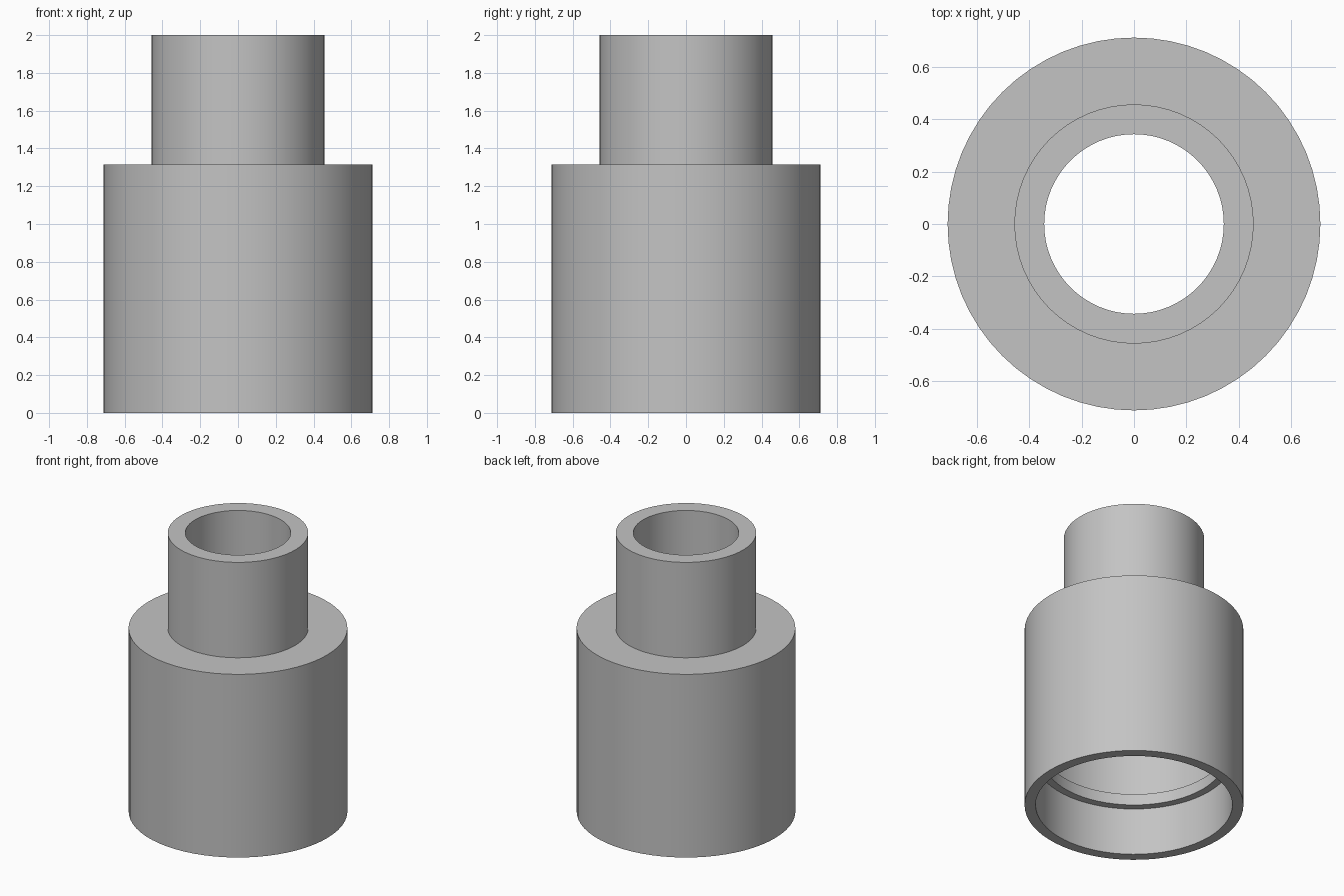
import bpy, bmesh
from math import radians, tau
from mathutils import Matrix

cube = bpy.data.objects.get("Cube")
if cube:
    bpy.data.objects.remove(cube, do_unlink=True)

SEGMENTS = 64

grey = bpy.data.materials.new("plain grey")
grey.use_nodes = True
colour = (0.55, 0.55, 0.55, 1)
grey.diffuse_color = colour
grey.node_tree.nodes["Principled BSDF"].inputs["Base Color"].default_value = colour


def lathe(name, profile):
    """Spin a closed (radius, height) profile around the z axis."""
    bm = bmesh.new()
    verts = [bm.verts.new((r, 0, z)) for r, z in profile]
    edges = [bm.edges.new((a, b)) for a, b in zip(verts, verts[1:] + verts[:1])]
    bmesh.ops.spin(bm, geom=verts + edges, cent=(0, 0, 0), axis=(0, 0, 1),
                   angle=tau, steps=SEGMENTS, use_merge=True)
    bmesh.ops.remove_doubles(bm, verts=bm.verts, dist=0.0001)
    bmesh.ops.recalc_face_normals(bm, faces=bm.faces)
    mesh = bpy.data.meshes.new(name)
    bm.to_mesh(mesh)
    bm.free()
    mesh.materials.append(grey)
    obj = bpy.data.objects.new(name, mesh)
    bpy.context.collection.objects.link(obj)
    bpy.ops.object.select_all(action="DESELECT")
    obj.select_set(True)
    bpy.context.view_layer.objects.active = obj
    bpy.ops.object.shade_smooth_by_angle(angle=radians(30))
    return obj


outer, socket, lip = 0.712, 0.64, 0.587
neck, bore = 0.457, 0.343
shoulder, ceiling, top = 1.315, 1.2, 2.0
lip_low, lip_high = 0.34, 0.42

# Stepped tube: wide open socket with an inner stop lip, narrow neck bored through
lathe("stepped_sleeve", [
    (outer, 0), (outer, shoulder), (neck, shoulder), (neck, top),
    (bore, top), (bore, ceiling), (socket, ceiling),
    (socket, lip_high), (lip, lip_high), (lip, lip_low),
    (socket, lip_low), (socket, 0),
])
